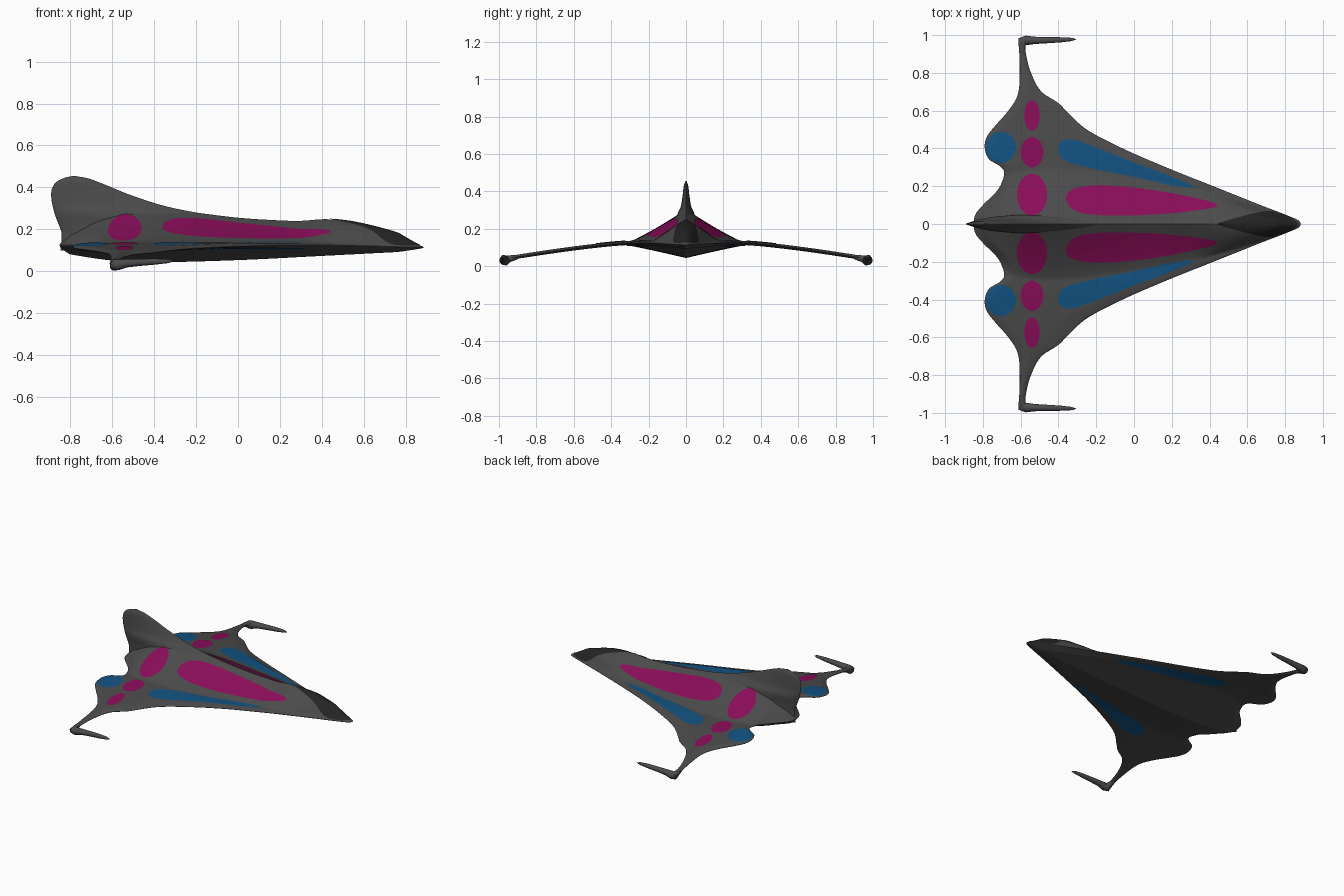
import bpy, math

if "Cube" in bpy.data.objects:
    bpy.data.objects.remove(bpy.data.objects["Cube"])

# ---------- helpers ----------
def curve(pts):
    """Smooth interpolation through (t, value) points."""
    n = len(pts)
    def slope(i):
        a, b = pts[max(i - 1, 0)], pts[min(i + 1, n - 1)]
        return (b[1] - a[1]) / (b[0] - a[0])
    def f(t):
        t = min(max(t, pts[0][0]), pts[-1][0])
        i = 0
        while i < n - 2 and t > pts[i + 1][0]:
            i += 1
        (a, va), (b, vb) = pts[i], pts[i + 1]
        h = b - a
        s = (t - a) / h
        return (va * (1 + 2 * s) * (1 - s) ** 2 + vb * s * s * (3 - 2 * s)
                + h * (slope(i) * s * (1 - s) ** 2 - slope(i + 1) * s * s * (1 - s)))
    return f

def material(name, rgb):
    m = bpy.data.materials.new(name)
    m.diffuse_color = (*rgb, 1)
    m.use_nodes = True
    m.node_tree.nodes["Principled BSDF"].inputs["Base Color"].default_value = m.diffuse_color
    return m

GREY = material("hull_grey", (0.07, 0.07, 0.07))
DARK = material("canopy_dark", (0.018, 0.018, 0.018))
PINK = material("panel_magenta", (0.25, 0.004, 0.10))
BLUE = material("panel_blue", (0.006, 0.085, 0.22))

def finish(ob, mat, mirror=False):
    bpy.context.collection.objects.link(ob)
    ob.data.materials.append(mat)
    if mirror:
        m = ob.modifiers.new("mirror", 'MIRROR')
        m.use_axis = (False, True, False)
    return ob

def mesh_object(name, verts, faces, mat, mirror=False):
    me = bpy.data.meshes.new(name)
    me.from_pydata(verts, [], faces)
    me.validate()
    ob = finish(bpy.data.objects.new(name, me), mat, mirror)
    bpy.ops.object.select_all(action='DESELECT')
    ob.select_set(True)
    bpy.context.view_layer.objects.active = ob
    bpy.ops.object.shade_smooth_by_angle(angle=math.radians(50))
    return ob

# ---------- shape of the hull ----------
lead = curve([(0, .885), (.02, .87), (.05, .80), (.1, .67), (.2, .42), (.3, .17), (.4, -.06),
              (.5, -.25), (.6, -.36), (.64, -.40), (.7, -.49), (.8, -.545), (.9, -.572), (1, -.58)])
trail = curve([(0, -.85), (.05, -.84), (.1, -.80), (.17, -.73), (.22, -.70), (.28, -.688), (.31, -.715),
               (.34, -.765), (.4, -.79), (.46, -.78), (.52, -.735), (.6, -.665), (.68, -.617), (.8, -.605), (1, -.612)])
spine = curve([(-.85, .14), (-.75, .20), (-.65, .26), (-.54, .29), (-.3, .28), (0, .245), (.2, .232),
               (.3, .23), (.42, .238), (.55, .225), (.7, .19), (.8, .158), (.885, .12)])
keel = curve([(-.85, .10), (-.6, .063), (-.4, .055), (0, .065), (.4, .085), (.885, .11)])
body_w = curve([(-.85, .05), (-.78, .13), (-.7, .24), (-.54, .29), (-.3, .29), (0, .25), (.4, .17),
                (.7, .085), (.8, .05), (.885, .01)])

def height(x, y, side):
    """Upper (side=1) or lower (side=-1) skin height at x, y."""
    y = abs(y)
    mid = .125 - .09 * (max(0, y - .3) / .7) ** 1.3 - .01 * max(0, (x - .4) / .48)
    room = max(lead(y) - trail(y), .001)
    d_front = max(0, lead(y) - x) / min(.12, room / 2)
    d_back = max(0, x - trail(y)) / min(.05, room / 2)
    edge = math.sqrt(min(1, d_front, d_back))
    t = y / max(body_w(x), .01)
    if side > 0:
        k = min(max((x - .3) / .3, 0), 1)
        bump = max(0, spine(x) - mid) * ((1 - k) * max(0, 1 - t) ** 1.2 + k * max(0, 1 - t * t))
    else:
        bump = max(0, mid - keel(x)) * max(0, 1 - t / 1.1) ** 1.1
    return mid + side * edge * (.011 + bump)

# ---------- hull and wings ----------
NY, NX = 90, 80
rows = [math.copysign(.985 * abs(i / NY) ** 1.25, i) for i in range(-NY, NY + 1)]
verts, faces = [], []
loop = 2 * NX
for y in rows:
    a, b = trail(abs(y)), lead(abs(y))
    for j in range(loop):
        x = a + (b - a) * (1 - math.cos(math.pi * j / NX)) / 2
        verts.append((x, y, height(x, y, 1 if j <= NX else -1)))
for i in range(len(rows) - 1):
    for j in range(loop):
        k = (j + 1) % loop
        faces.append((i * loop + j, i * loop + k, (i + 1) * loop + k, (i + 1) * loop + j))
faces.append(tuple(range(loop))[::-1])
faces.append(tuple((len(rows) - 1) * loop + j for j in range(loop)))
faces = [f[::-1] for f in faces]
mesh_object("hull", verts, faces, GREY)

# ---------- tail fin ----------
fin_front = curve([(.1, .3), (.23, .2), (.25, 0), (.30, -.30), (.36, -.50), (.42, -.65), (.445, -.72), (.455, -.78)])
fin_back = curve([(.1, -.845), (.18, -.84), (.2, -.845), (.28, -.875), (.37, -.89), (.42, -.872), (.445, -.83), (.455, -.785)])
fin_half = curve([(.1, .05), (.2, .055), (.28, .045), (.32, .028), (.38, .018), (.43, .012), (.455, .003)])
NZ, NU = 40, 32
verts, faces = [], []
for i in range(NZ + 1):
    z = .1 + .355 * (1 - (1 - i / NZ) ** 1.6)
    for j in range(2 * NU):
        u = (1 - math.cos(math.pi * j / NU)) / 2
        w = fin_half(z) * max(0, math.sin(math.pi * u ** .75)) ** .8
        verts.append((fin_back(z) + (fin_front(z) - fin_back(z)) * u, -w if j <= NU else w, z))
for i in range(NZ):
    for j in range(2 * NU):
        k = (j + 1) % (2 * NU)
        faces.append((i * 2 * NU + j, i * 2 * NU + k, (i + 1) * 2 * NU + k, (i + 1) * 2 * NU + j))
faces.append(tuple(NZ * 2 * NU + j for j in range(2 * NU)))
mesh_object("tail_fin", verts, faces, GREY)

# ---------- coloured panels lying on the skin ----------
def panel(name, outline, mat, side=1, mirror=True, rings=12):
    n = len(outline)
    cx, cy = (sum(p[i] for p in outline) / n for i in (0, 1))
    verts, faces = [], []
    for r in range(rings + 1):
        s = r / rings if r else .001
        for px, py in outline:
            x, y = cx + (px - cx) * s, cy + (py - cy) * s
            verts.append((x, y, height(x, y, side) + side * .003))
    for r in range(rings):
        for j in range(n):
            k = (j + 1) % n
            f = (r * n + j, (r + 1) * n + j, (r + 1) * n + k, r * n + k)
            faces.append(f if side > 0 else f[::-1])
    mesh_object(name, verts, faces, mat, mirror)

def ellipse(cx, cy, rx, ry, n=48):
    return [(cx + rx * math.cos(a), cy + ry * math.sin(a)) for a in (2 * math.pi * i / n for i in range(n))]

def closed(pts, per=8):
    """Smooth closed outline through a few points, counter-clockwise."""
    ring = [(i, p) for i, p in enumerate(pts[-2:] + pts + pts[:3])]
    fx = curve([(i, p[0]) for i, p in ring])
    fy = curve([(i, p[1]) for i, p in ring])
    return [(fx(2 + i / per), fy(2 + i / per)) for i in range(len(pts) * per)]

panel("body_round_panel", ellipse(-.54, .155, .08, .11), PINK)
panel("wing_inner_panel", ellipse(-.54, .38, .06, .08), PINK)
panel("wing_outer_panel", ellipse(-.54, .575, .041, .08), PINK)
panel("rear_round_panel", ellipse(-.705, .405, .08, .083), BLUE)
panel("body_long_panel", closed([(-.36, .14), (-.31, .07), (-.15, .045), (.1, .05), (.3, .068), (.44, .095),
                                 (.36, .13), (.1, .18), (-.15, .205), (-.31, .19)]), PINK)
strip = closed([(-.40, .39), (-.37, .34), (-.25, .30), (0, .25), (.2, .205), (.32, .195),
                (.2, .25), (0, .325), (-.2, .405), (-.33, .448), (-.39, .43)])
panel("wing_long_panel", strip, BLUE)
panel("wing_underside_panel", strip, BLUE, side=-1)

# ---------- cockpit canopy ----------
half = [(.45, .006), (.55, .035), (.65, .06), (.72, .069), (.78, .055), (.84, .028)]
panel("canopy", closed([(.868, 0)] + half[::-1] + [(x, -y) for x, y in half]), DARK, mirror=False, rings=20)

# ---------- forward-pointing wingtip spikes ----------
cu = bpy.data.curves.new("wingtip_spike", 'CURVE')
cu.dimensions = '3D'
cu.bevel_depth = 1
cu.bevel_resolution = 5
cu.use_fill_caps = True
sp = cu.splines.new('POLY')
path = [(-.592, .90, .05, .012), (-.592, .945, .04, .019), (-.59, .966, .031, .027), (-.57, .972, .032, .026),
        (-.53, .972, .039, .02), (-.47, .973, .043, .017), (-.39, .975, .047, .014), (-.33, .977, .049, .009),
        (-.308, .978, .049, .002)]
sp.points.add(len(path) - 1)
for p, (x, y, z, r) in zip(sp.points, path):
    p.co = (x, y, z, 1)
    p.radius = r
sp.use_smooth = True
finish(bpy.data.objects.new("wingtip_spike", cu), GREY, mirror=True)
